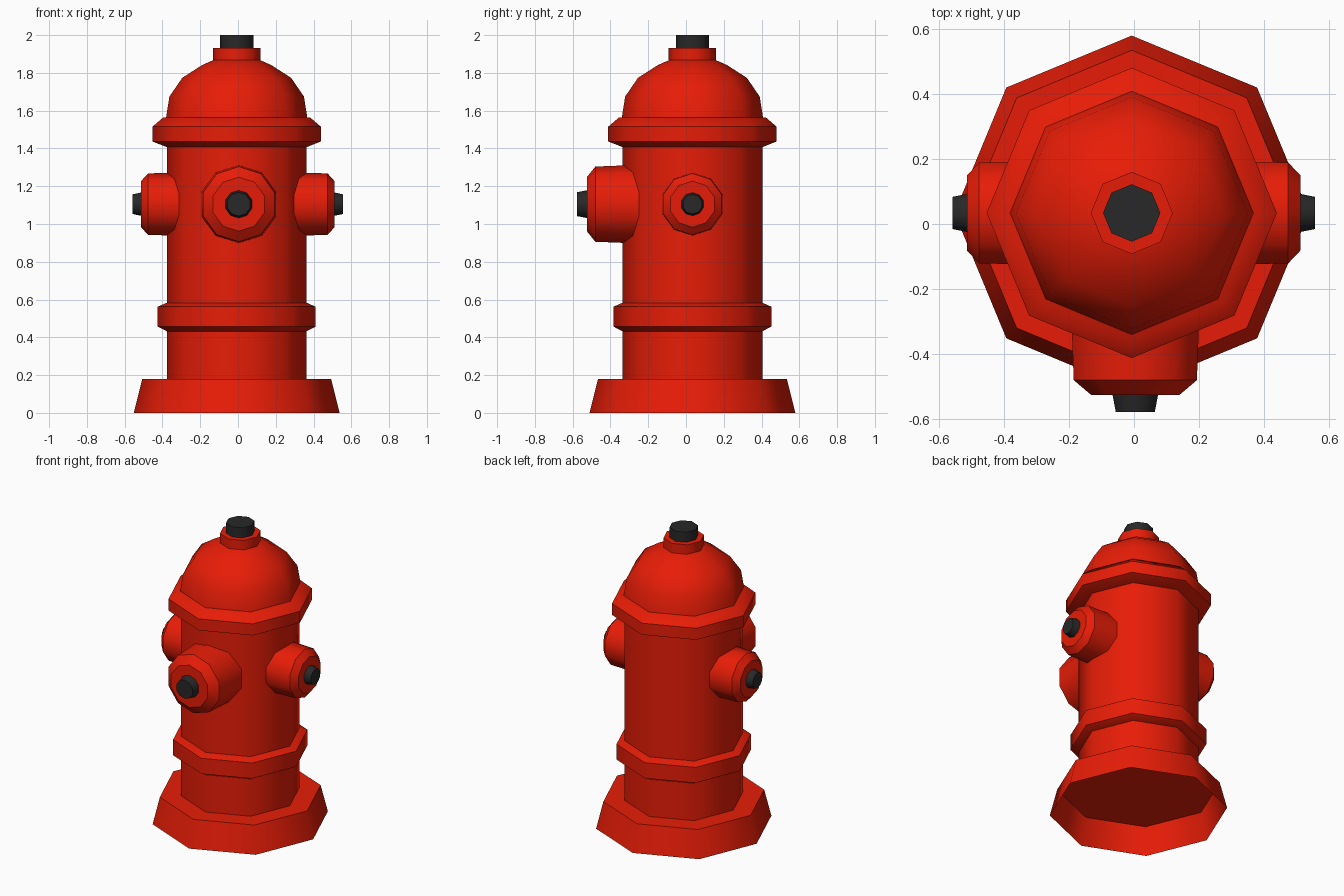
import bpy, bmesh, math
from mathutils import Matrix, Vector

if "Cube" in bpy.data.objects:
    bpy.data.objects.remove(bpy.data.objects["Cube"])


def material(name, rgb):
    m = bpy.data.materials.new(name)
    m.diffuse_color = (*rgb, 1)
    m.use_nodes = True
    m.node_tree.nodes["Principled BSDF"].inputs["Base Color"].default_value = m.diffuse_color
    return m


RED = material("red paint", (0.8, 0.012, 0.002))
DARK = material("dark metal", (0.021, 0.021, 0.022))
CX, CY = -0.007, 0.034      # axis of the barrel
NZ = 1.105                  # outlet height


def lathe(name, profile, mat, sides=8, origin=(CX, CY, 0), axis=(0, 0, 1), up=(1, 0, 0),
          smooth=46, bottom=True):
    """Turn (radius, height) points around an axis into a capped solid."""
    d, u = Vector(axis), Vector(up)
    frame = Matrix((u, d.cross(u), d)).transposed()
    bm = bmesh.new()
    rings = []
    for r, h in profile:
        ring = []
        for i in range(sides):
            a = 2 * math.pi * i / sides
            p = Vector((r * math.cos(a), r * math.sin(a), h))
            ring.append(bm.verts.new(frame @ p + Vector(origin)))
        rings.append(ring)
    for lo, hi in zip(rings, rings[1:]):
        for i in range(sides):
            j = (i + 1) % sides
            bm.faces.new((lo[i], lo[j], hi[j], hi[i]))
    if bottom:
        bm.faces.new(rings[0][::-1])
    bm.faces.new(rings[-1])
    for f in bm.faces:
        f.smooth = True
    me = bpy.data.meshes.new(name)
    bm.to_mesh(me)
    bm.free()
    me.set_sharp_from_angle(angle=math.radians(smooth))
    me.materials.append(mat)
    ob = bpy.data.objects.new(name, me)
    bpy.context.collection.objects.link(ob)
    return ob


# Barrel parts, bottom to top; the base is a hollow skirt, open below
lathe("base", [(0.545, 0), (0.5, 0.18)], RED, bottom=False)
lathe("barrel", [(0.37, 0.18), (0.37, 1.5)], RED)
lathe("lower_ring", [(0.37, 0.432), (0.418, 0.457), (0.418, 0.562), (0.371, 0.583)], RED)
lathe("upper_ring", [(0.37, 1.407), (0.446, 1.437), (0.446, 1.515), (0.39, 1.563)], RED)
lathe("dome", [(0.376, 1.55), (0.356, 1.675), (0.288, 1.774), (0.182, 1.842), (0.1, 1.878)], RED)
lathe("top_collar", [(0.126, 1.868), (0.126, 1.932)], RED)
lathe("top_nut", [(0.088, 1.925), (0.088, 2.0)], DARK)


# Outlets: ten-sided chamfered caps with tapered nuts
def outlet(name, origin, axis, cap, nut):
    lathe(name + "_cap", cap, RED, 10, origin, axis, (0, 0, 1), smooth=38)
    lathe(name + "_nut", nut, DARK, 10, origin, axis, (0, 0, 1), smooth=38)


outlet("front_outlet", (0.004, 0, NZ), (0, -1, 0),
       [(0.21, 0.2), (0.199, 0.48), (0.143, 0.525)],
       [(0.0755, 0.515), (0.063, 0.578)])
for side, s in (("left", -1), ("right", 1)):
    outlet(side + "_outlet", (-0.001, CY, NZ), (s, 0, 0),
           [(0.169, 0.2), (0.163, 0.475), (0.122, 0.512)],
           [(0.064, 0.5), (0.052, 0.557)])
